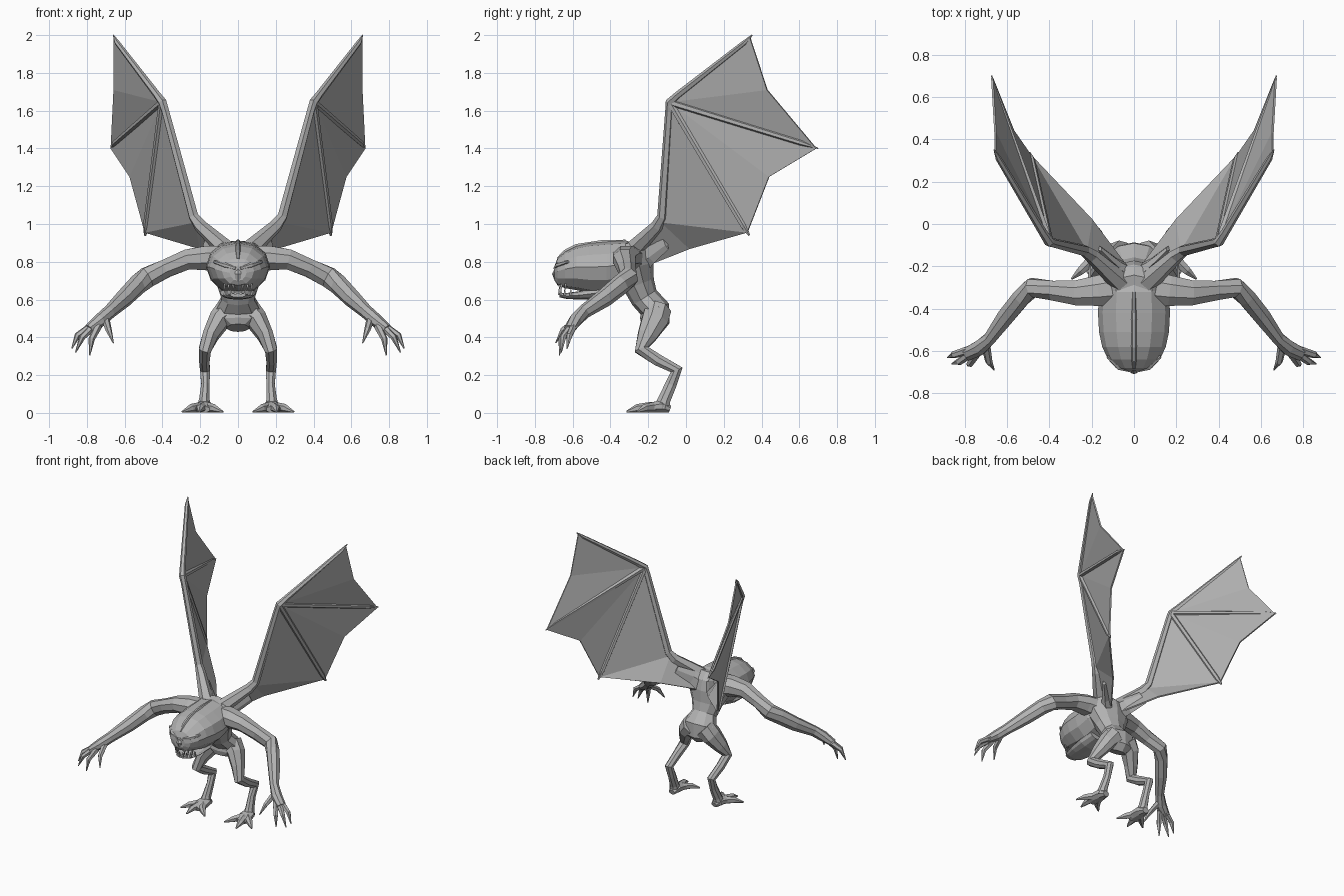
import bpy, bmesh, math
from mathutils import Vector

stone = bpy.data.materials.new("stone_grey")
stone.diffuse_color = (0.45, 0.45, 0.45, 1)


def finish(name, bm, mirror):
    bmesh.ops.recalc_face_normals(bm, faces=bm.faces)
    me = bpy.data.meshes.new(name)
    bm.to_mesh(me)
    bm.free()
    me.materials.append(stone)
    ob = bpy.data.objects.new(name, me)
    bpy.context.collection.objects.link(ob)
    if mirror:
        mod = ob.modifiers.new("mirror", 'MIRROR')
        mod.use_mirror_merge = False
    return ob


def skin(name, rings, mirror=False):
    """Bridge equal-sized rings of points and cap both ends."""
    bm = bmesh.new()
    vs = [[bm.verts.new(p) for p in r] for r in rings]
    n = len(vs[0])
    for a, b in zip(vs, vs[1:]):
        for i in range(n):
            j = (i + 1) % n
            bm.faces.new((a[i], a[j], b[j], b[i]))
    bm.faces.new(vs[0])
    bm.faces.new(vs[-1])
    return finish(name, bm, mirror)


def tube(name, path, ref=(0, 0, 1), n=8, mirror=True):
    """Path entries: x, y, z, radius and optional second radius along ref."""
    pts = [Vector(p[:3]) for p in path]
    rings = []
    for k, p in enumerate(pts):
        t = Vector()
        if k > 0:
            t += (p - pts[k - 1]).normalized()
        if k < len(pts) - 1:
            t += (pts[k + 1] - p).normalized()
        t.normalize()
        side = t.cross(Vector(ref)).normalized()
        up = side.cross(t)
        a, b = path[k][3], path[k][-1]
        ang = [2 * math.pi * (i + 0.5) / n for i in range(n)]
        rings.append([p + side * a * math.cos(q) + up * b * math.sin(q) for q in ang])
    return skin(name, rings, mirror)


def egg(name, sections):
    """Head-like loft along y; sections: y, bottom z, top z, half width."""
    half = [(0, 1), (.5, .94), (.87, .76), (1, .52), (.85, .26), (.5, .06), (0, 0)]
    prof = half + [(-x, z) for x, z in half[-2:0:-1]]
    return skin(name, [[(x * w, y, lo + z * (hi - lo)) for x, z in prof]
                       for y, lo, hi, w in sections])


# Torso, from pelvis to upper back
tube("torso", [(0, -.18, .45, .06, .06), (0, -.165, .49, .12, .08),
               (0, -.165, .55, .125, .08), (0, -.22, .61, .09, .075),
               (0, -.25, .68, .115, .085), (0, -.28, .77, .16, .11),
               (0, -.29, .85, .16, .10), (0, -.30, .90, .09, .06)],
     ref=(0, 1, 0), n=10, mirror=False)

# Head, jaw and face
egg("head", [(-.22, .72, .88, .12), (-.32, .66, .913, .165), (-.42, .63, .908, .17),
             (-.51, .635, .90, .165), (-.58, .65, .885, .15), (-.64, .66, .855, .122),
             (-.68, .675, .82, .085), (-.695, .70, .78, .045)])
egg("jaw", [(-.36, .62, .69, .08), (-.46, .60, .67, .095), (-.56, .60, .645, .088),
            (-.63, .603, .635, .07), (-.67, .612, .635, .042)])
tube("head_crest", [(0, -.68, .815, .008), (0, -.64, .853, .012), (0, -.58, .883, .013),
                    (0, -.45, .903, .013), (0, -.32, .91, .008)], ref=(1, 0, 0), n=6, mirror=False)
tube("brow", [(.012, -.692, .765, .01), (.07, -.676, .782, .015), (.125, -.625, .80, .008)], n=6)
tube("eye", [(.05, -.683, .75, .006), (.08, -.667, .757, .013), (.11, -.642, .764, .005)], n=6)
tube("nose", [(0, -.68, .765, .012), (0, -.697, .735, .02, .012), (0, -.685, .70, .018, .01)],
     ref=(0, 1, 0), n=6, mirror=False)
for i, (x, y) in enumerate([(.014, -.672), (.038, -.662), (.058, -.642), (.07, -.61)]):
    tube(f"lower_tooth_{i}", [(x, y, .625, .009), (x, y, .662, .001)], ref=(0, 1, 0), n=4)
    if i < 3:
        tube(f"upper_tooth_{i}", [(x + .012, y + .004, .685, .009),
                                  (x + .012, y, .642, .001)], ref=(0, 1, 0), n=4)

# Arms
tube("arm", [(.06, -.30, .81, .09, .08), (.17, -.315, .82, .078, .07),
             (.27, -.325, .812, .064, .058), (.38, -.315, .765, .05, .052),
             (.48, -.30, .718, .048, .058), (.53, -.345, .68, .046, .055),
             (.60, -.43, .61, .044, .05), (.68, -.54, .535, .032, .038),
             (.73, -.585, .49, .038, .036), (.79, -.615, .445, .034, .024)])
# Clawed fingers
fingers = [[(.76, -.59, .47), (.85, -.617, .41), (.88, -.63, .34)],
           [(.76, -.605, .46), (.825, -.65, .40), (.86, -.66, .32)],
           [(.74, -.61, .46), (.775, -.66, .39), (.785, -.67, .305)],
           [(.70, -.575, .49), (.685, -.65, .44), (.66, -.69, .37)]]
for i, pts in enumerate(fingers):
    tube(f"finger_{i}", [p + (r,) for p, r in zip(pts, (.022, .017, .003))], ref=(1, 0, 0), n=6)

# Legs with backward hocks
tube("leg", [(.05, -.15, .54, .075), (.10, -.165, .49, .075, .06), (.145, -.205, .41, .055, .045),
             (.175, -.235, .335, .04, .035), (.178, -.15, .28, .034, .03),
             (.175, -.05, .228, .036, .028), (.172, -.08, .15, .033, .024),
             (.178, -.115, .07, .036, .03), (.18, -.13, .025, .045, .04)], ref=(1, 0, 0))
# Feet and toes
tube("foot", [(.175, -.085, .02, .025, .02), (.178, -.13, .035, .045, .035),
              (.182, -.19, .028, .055, .028), (.185, -.235, .018, .04, .018)])
toes = [[(.20, -.17, .03), (.25, -.22, .025), (.295, -.26, .006)],
        [(.185, -.19, .03), (.20, -.26, .024), (.205, -.315, .006)],
        [(.165, -.18, .03), (.125, -.24, .024), (.08, -.28, .006)]]
for i, pts in enumerate(toes):
    tube(f"toe_{i}", [p + (r,) for p, r in zip(pts, (.028, .022, .005))], n=6)

# Wing landmarks
P = {"shoulder": (.07, -.27, .87), "elbow": (.225, -.13, 1.01), "wrist": (.40, -.085, 1.645),
     "tip_a": (.655, .34, 1.985), "notch_ab": (.655, .43, 1.71), "tip_b": (.67, .69, 1.40),
     "notch_bc": (.57, .44, 1.25), "tip_c": (.49, .325, .955), "trail": (.20, .02, .87),
     "root": (.05, -.18, .79)}
# Wing membrane fan
bm = bmesh.new()
V = {k: bm.verts.new(c) for k, c in P.items()}
for a, b, c in [("wrist", "tip_a", "notch_ab"), ("wrist", "notch_ab", "tip_b"),
                ("wrist", "tip_b", "notch_bc"), ("wrist", "notch_bc", "tip_c"),
                ("wrist", "tip_c", "elbow"), ("elbow", "tip_c", "trail"),
                ("elbow", "trail", "root"), ("elbow", "root", "shoulder")]:
    bm.faces.new((V[a], V[b], V[c]))
wing = finish("wing_membrane", bm, True)
sol = wing.modifiers.new("thickness", 'SOLIDIFY')
sol.thickness, sol.offset = .01, 0
# Wing arm and finger bones
tube("wing_arm", [(.02, -.30, .83, .06), P["shoulder"] + (.05,), (.20, -.15, .99, .035),
                  (.235, -.125, 1.04, .028), (.385, -.088, 1.60, .022),
                  P["wrist"] + (.024,), (.43, -.04, 1.685, .02),
                  (.64, .31, 1.96, .014), (.66, .35, 2.0, .003)], ref=(1, -.6, 0), n=6)
tube("wing_bone_b", [P["wrist"] + (.02,), (.65, .61, 1.43, .015), (.672, .70, 1.40, .003)], n=6)
tube("wing_bone_c", [P["wrist"] + (.02,), (.485, .305, .99, .018), (.492, .335, .94, .006)],
     ref=(1, 0, 0), n=6)
# Wing root muscle on the back
tube("wing_root", [(.03, -.24, .80, .05, .07), (.09, -.19, .85, .03, .065),
                   (.17, -.11, .91, .012, .05)], n=6)
